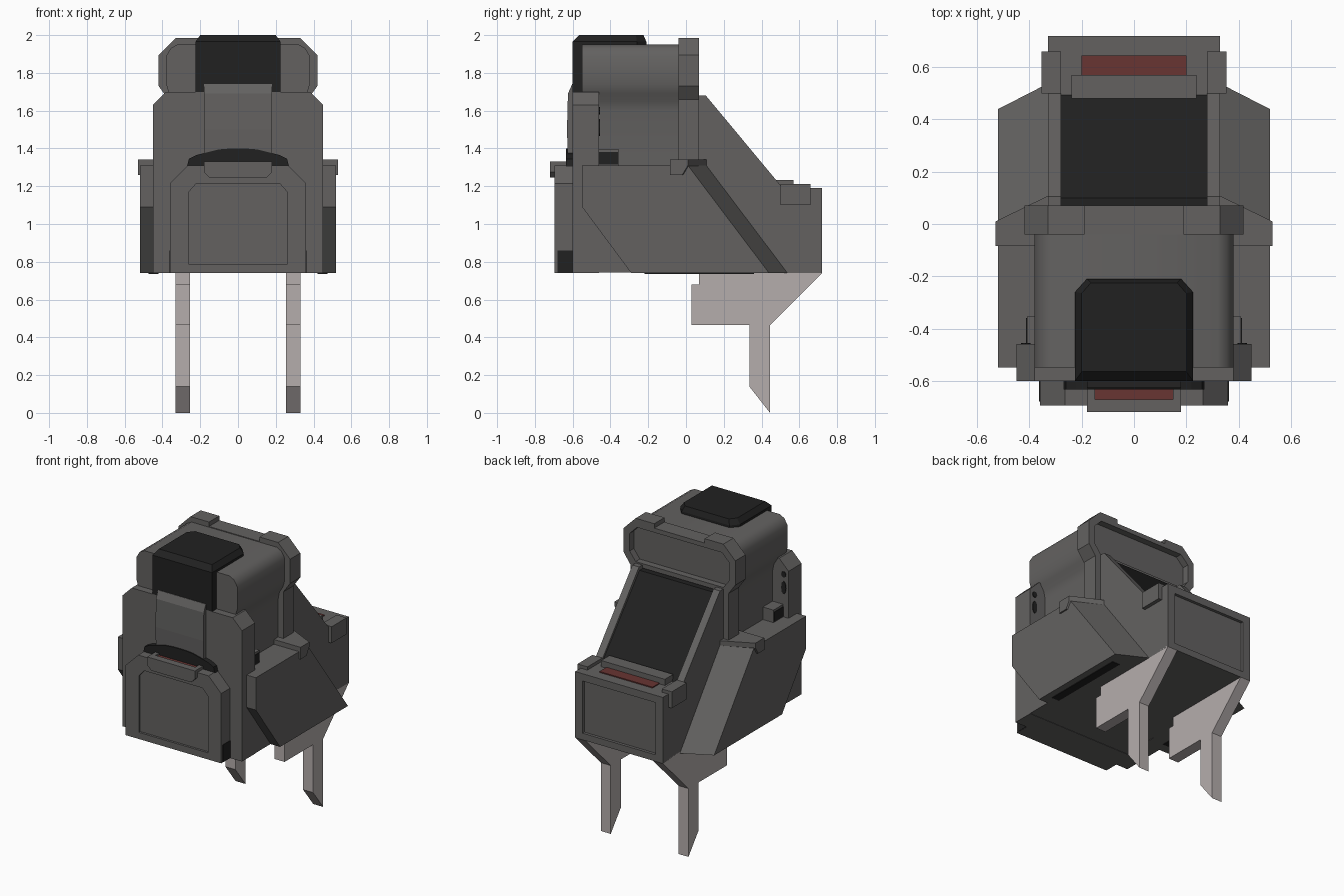
import bpy, bmesh, math

if "Cube" in bpy.data.objects:
    bpy.data.objects.remove(bpy.data.objects["Cube"])


def material(name, r, g, b):
    m = bpy.data.materials.new(name)
    m.diffuse_color = (r, g, b, 1)
    m.use_nodes = True
    m.node_tree.nodes["Principled BSDF"].inputs["Base Color"].default_value = m.diffuse_color
    return m


GREY = material("dark grey", 0.125, 0.121, 0.118)
BLACK = material("black", 0.015, 0.015, 0.015)
RED = material("dull red", 0.14, 0.035, 0.032)
METAL = material("pale metal", 0.46, 0.42, 0.415)


def loft(name, mat, rings, smooth=False):
    """Skin a stack of equal-count rings and cap both ends."""
    bm = bmesh.new()
    vs = [[bm.verts.new(p) for p in ring] for ring in rings]
    n = len(vs[0])
    for a, b in zip(vs, vs[1:]):
        for i in range(n):
            j = (i + 1) % n
            bm.faces.new((a[i], a[j], b[j], b[i]))
    bm.faces.new(vs[0])
    bm.faces.new(vs[-1][::-1])
    bmesh.ops.recalc_face_normals(bm, faces=bm.faces)
    me = bpy.data.meshes.new(name)
    bm.to_mesh(me)
    bm.free()
    me.materials.append(mat)
    ob = bpy.data.objects.new(name, me)
    bpy.context.collection.objects.link(ob)
    if smooth:
        bpy.context.view_layer.objects.active = ob
        ob.select_set(True)
        bpy.ops.object.shade_smooth_by_angle(angle=math.radians(50))
        ob.select_set(False)
    return ob


def sym(half):
    """Mirror a right-hand outline to make a closed symmetric one."""
    return half + [(-x, z) for x, z in reversed(half)]


def along_y(name, mat, layers, smooth=False):
    """Layers of (y, right half outline in x, z)."""
    return loft(name, mat, [[(x, y, z) for x, z in sym(h)] for y, h in layers], smooth)


def along_x(name, mat, layers):
    """Layers of (x, outline in y, z)."""
    return loft(name, mat, [[(x, y, z) for y, z in o] for x, o in layers])


def box(name, mat, x0, x1, y0, y1, z0, z1):
    return along_x(name, mat, [(x, [(y0, z0), (y1, z0), (y1, z1), (y0, z1)]) for x in (x0, x1)])


# Lower core and front shield
box("core", GREY, -0.45, 0.45, -0.5, -0.1, 0.742, 1.3)
shield = [(0.45, 0.74), (0.45, 1.63), (0.38, 1.70)]
along_y("front_shield", GREY, [(-0.60, shield), (-0.46, shield)])

# Front cover with recessed panel
cover = [(0.36, 0.74), (0.36, 1.215), (0.265, 1.31)]
panel = [(0.26, 0.785), (0.26, 1.17), (0.22, 1.215)]
along_y("front_cover", GREY, [(-0.59, cover), (-0.695, cover), (-0.695, panel), (-0.68, panel)])
tab = [(0.18, 1.33), (0.18, 1.275), (0.15, 1.245)]
along_y("front_tab", GREY, [(-0.72, tab), (-0.672, tab)])
box("front_red_mark", RED, -0.15, 0.15, -0.672, -0.62, 1.305, 1.318)
arch = [(0.27, 1.305), (0.26, 1.345), (0.22, 1.365), (0.1, 1.395), (0.04, 1.4)]
along_y("front_slot", BLACK, [(-0.59, arch), (-0.634, arch)])
strip = [(-0.58, 1.33), (-0.625, 1.33), (-0.63, 1.5), (-0.625, 1.69), (-0.603, 1.74), (-0.58, 1.74)]
along_x("front_strip", GREY, [(-0.18, strip), (0.18, strip)])

# Hood with rounded shoulders
hood = [(0.32, 1.95), (0.355, 1.932), (0.38, 1.89), (0.38, 1.74), (0.365, 1.69), (0.34, 1.65), (0.33, 1.60), (0.33, 1.30)]
along_y("hood", GREY, [(-0.55, hood), (-0.03, hood)], True)

# Rear flange around the hood, notched on top and recessed behind
rim = [(0.19, 1.955), (0.19, 1.985), (0.33, 1.985), (0.42, 1.895), (0.42, 1.73), (0.37, 1.66)]
inner = [(0.19, 1.925), (0.20, 1.925), (0.32, 1.925), (0.375, 1.87), (0.375, 1.75), (0.33, 1.69)]
along_y("hood_flange", GREY, [(-0.04, rim), (0.07, rim), (0.07, inner), (0.025, inner)])

# Push button
button = [(0.225, -0.60), (0.225, -0.26), (0.18, -0.21)]
button_top = [(0.20, -0.565), (0.20, -0.265), (0.165, -0.225)]
loft("top_button", BLACK, [[(x, y, z) for x, y in sym(h)] for z, h in
                           ((1.70, button), (1.965, button), (2.0, button_top))])

# Sloped rear: side rails, sunken black ramp, lower rear block
rail = [(-0.05, 0.74), (0.5, 0.74), (0.53, 1.19), (0.5, 1.205), (0.105, 1.68), (-0.05, 1.68)]
ramp = [(-0.05, 0.8), (0.5, 0.8), (0.52, 1.16), (0.10, 1.655), (-0.05, 1.655)]
along_x("ramp", BLACK, [(-0.285, ramp), (0.285, ramp)])
block = [(0.33, 0.74), (0.33, 1.19)]
recess = [(0.275, 0.785), (0.275, 1.14)]
along_y("rear_block", GREY, [(-0.2, [(0.33, 0.74), (0.33, 1.1)]), (0.48, [(0.33, 0.74), (0.33, 1.1)]),
                             (0.48, block), (0.72, block), (0.72, recess), (0.70, recess)])
box("rear_lip", GREY, -0.24, 0.24, 0.48, 0.57, 1.15, 1.232)
box("rear_red_mark", RED, -0.20, 0.20, 0.57, 0.645, 1.185, 1.197)

# Wing, ear and leg outlines seen from the side
wing = [(-0.55, 1.31), (0.01, 1.31), (0.44, 0.74), (-0.29, 0.74), (-0.55, 1.09)]
wing_in = [(-0.55, 1.31), (0.11, 1.31), (0.54, 0.74), (-0.29, 0.74), (-0.55, 1.09)]
ear = [(-0.085, 1.26), (-0.02, 1.26), (0.01, 1.31), (0.01, 1.342), (-0.085, 1.342)]
ear_in = [(-0.085, 1.26), (0.08, 1.26), (0.11, 1.31), (0.11, 1.342), (-0.085, 1.342)]
leg = [(0.07, 0.75), (0.07, 0.68), (0.03, 0.68), (0.03, 0.465), (0.335, 0.465), (0.335, 0.14),
       (0.445, 0.0), (0.445, 0.465), (0.72, 0.74), (0.71, 0.75)]

# Everything that comes in pairs
for side, s in (("right", 1), ("left", -1)):
    along_x(side + "_rail", GREY, [(s * 0.28, rail), (s * 0.33, rail)])
    along_x(side + "_wing", GREY, [(s * 0.325, wing_in), (s * 0.52, wing)])
    along_x(side + "_ear", GREY, [(s * 0.325, ear_in), (s * 0.53, ear)])
    along_x(side + "_leg", METAL, [(s * 0.255, leg), (s * 0.33, leg)])
    box(side + "_flange_leg", GREY, s * 0.3, s * 0.37, -0.04, 0.07, 1.3, 1.67)
    box(side + "_rear_clip", GREY, s * 0.28, s * 0.355, 0.50, 0.66, 1.10, 1.212)
    box(side + "_tab_arm", GREY, s * 0.15, s * 0.18, -0.68, -0.62, 1.3, 1.33)
    box(side + "_catch", GREY, s * 0.30, s * 0.41, -0.47, -0.355, 1.3, 1.395)
    box(side + "_catch_mark", BLACK, s * 0.408, s * 0.413, -0.46, -0.36, 1.315, 1.38)
    box(side + "_cover_notch", BLACK, s * 0.355, s * 0.363, -0.68, -0.60, 0.742, 0.86)
    box(side + "_underside_slot", BLACK, s * 0.42, s * 0.475, -0.22, 0.36, 0.736, 0.745)
    # Small holes on the back of the shield
    for i, (z, h) in enumerate(((1.60, 0.02), (1.51, 0.045))):
        ring = [(s * 0.415 + 0.018 * math.cos(a), z + h * math.sin(a))
                for a in (k * math.pi / 4 for k in range(8))]
        loft(f"{side}_shield_hole_{i + 1}", BLACK, [[(x, y, zz) for x, zz in ring] for y in (-0.465, -0.455)])
